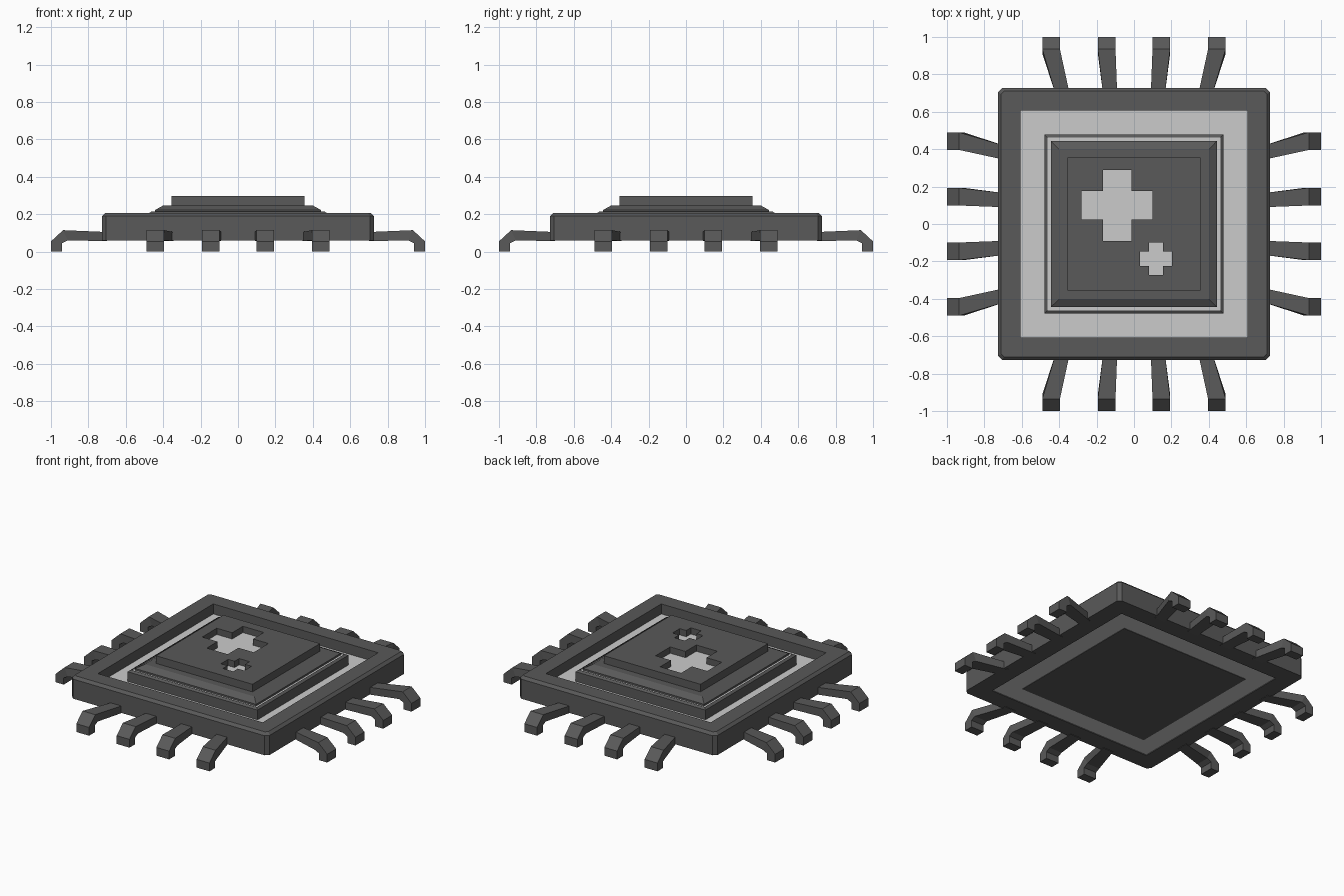
import bpy, bmesh
from math import pi
from mathutils import Matrix

if "Cube" in bpy.data.objects:
    bpy.data.objects.remove(bpy.data.objects["Cube"])

dark = bpy.data.materials.new("dark_plastic")
dark.diffuse_color = (0.1, 0.1, 0.1, 1)
dark.use_nodes = True
dark.node_tree.nodes["Principled BSDF"].inputs["Base Color"].default_value = dark.diffuse_color


def finish(bm, name, mat=None):
    bmesh.ops.remove_doubles(bm, verts=bm.verts, dist=0.0005)
    bmesh.ops.recalc_face_normals(bm, faces=bm.faces)
    me = bpy.data.meshes.new(name)
    bm.to_mesh(me)
    bm.free()
    ob = bpy.data.objects.new(name, me)
    bpy.context.collection.objects.link(ob)
    if mat:
        me.materials.append(mat)
    return ob


def square_loft(name, profile, mat=None, closed=False):
    """Sweep a (half size, z, corner cut) profile round a square."""
    bm = bmesh.new()
    rings = []
    for h, z, c in profile:
        k = h - c
        pts = [(h, -k), (h, k), (k, h), (-k, h), (-h, k), (-h, -k), (-k, -h), (k, -h)]
        rings.append([bm.verts.new((x, y, z)) for x, y in pts])
    pairs = list(zip(rings, rings[1:]))
    if closed:
        pairs.append((rings[-1], rings[0]))
    else:
        bm.faces.new(rings[0])
        bm.faces.new(rings[-1])
    for a, b in pairs:
        for i in range(8):
            j = (i + 1) % 8
            bm.faces.new((a[i], a[j], b[j], b[i]))
    bmesh.ops.dissolve_degenerate(bm, dist=0.0005, edges=bm.edges)
    return finish(bm, name, mat)


def cross(name, cx, cy, arm, half, z0, z1, mat=None):
    """Plus-shaped prism."""
    a, h = arm, half
    pts = [(h, a), (a, a), (a, h), (-a, h), (-a, a), (-h, a),
           (-h, -a), (-a, -a), (-a, -h), (a, -h), (a, -a), (h, -a)]
    bm = bmesh.new()
    face = bm.faces.new([bm.verts.new((cx + x, cy + y, z0)) for x, y in pts])
    ext = bmesh.ops.extrude_face_region(bm, geom=[face])
    verts = [v for v in ext["geom"] if isinstance(v, bmesh.types.BMVert)]
    bmesh.ops.translate(bm, verts=verts, vec=(0, 0, z1 - z0))
    return finish(bm, name, mat)


# Outer frame with bevelled top edge and corners
square_loft("body_frame", [(0.727, 0.06, 0.022), (0.727, 0.19, 0.022), (0.71, 0.207, 0.015),
                           (0.607, 0.207, 0), (0.607, 0.06, 0)], dark, closed=True)

# Pale floor between frame and centre block
square_loft("pale_floor", [(0.607, 0.065, 0), (0.607, 0.14, 0),
                           (0.478, 0.14, 0), (0.478, 0.065, 0)], closed=True)

# Stepped centre block
square_loft("centre_block", [(0.478, 0.062, 0), (0.478, 0.205, 0), (0.462, 0.215, 0),
                             (0.462, 0.205, 0), (0.445, 0.205, 0), (0.445, 0.222, 0),
                             (0.402, 0.246, 0), (0.355, 0.246, 0)], dark)

# Pale line set in the groove
square_loft("groove_strip", [(0.462, 0.2, 0), (0.462, 0.21, 0),
                             (0.445, 0.21, 0), (0.445, 0.2, 0)], closed=True)

# Top plate with two plus-shaped windows
plate = square_loft("top_plate", [(0.355, 0.24, 0), (0.355, 0.297, 0)], dark)
for name, cx, cy, arm, half in (("large", -0.09, 0.1, 0.077, 0.19),
                                ("small", 0.117, -0.186, 0.038, 0.086)):
    cutter = cross(name + "_cutter", cx, cy, arm, half, 0.2, 0.35)
    cutter.hide_render = True
    cutter.hide_viewport = True
    mod = plate.modifiers.new("window", 'BOOLEAN')
    mod.operation = 'DIFFERENCE'
    mod.solver = 'EXACT'
    mod.object = cutter
    cross(name + "_plus_inlay", cx, cy, arm, half, 0.242, 0.255)

# Bent pins: (upper r, upper z, lower r, lower z, spread, half width)
sections = [(0.70, 0.105, 0.70, 0.057, 0, 0.038), (0.935, 0.115, 0.91, 0.06, 1, 0.047),
            (1.0, 0.055, 0.94, 0.045, 1, 0.047), (1.0, 0.0, 0.94, 0.0, 1, 0.047)]
for side, label in enumerate(("right", "back", "left", "front")):
    for n, (root, tip) in enumerate(((-0.383, -0.443), (-0.128, -0.146),
                                     (0.128, 0.146), (0.383, 0.443))):
        bm = bmesh.new()
        rings = []
        for r1, z1, r0, z0, s, w in sections:
            y = tip if s else root
            rings.append([bm.verts.new(p) for p in ((r1, y - w, z1), (r1, y + w, z1),
                                                    (r0, y + w, z0), (r0, y - w, z0))])
        for a, b in zip(rings, rings[1:]):
            for i in range(4):
                j = (i + 1) % 4
                bm.faces.new((a[i], a[j], b[j], b[i]))
        bm.faces.new(rings[0])
        bm.faces.new(rings[-1])
        bmesh.ops.transform(bm, matrix=Matrix.Rotation(side * pi / 2, 4, 'Z'), verts=bm.verts)
        finish(bm, f"{label}_pin_{n + 1}", dark)
